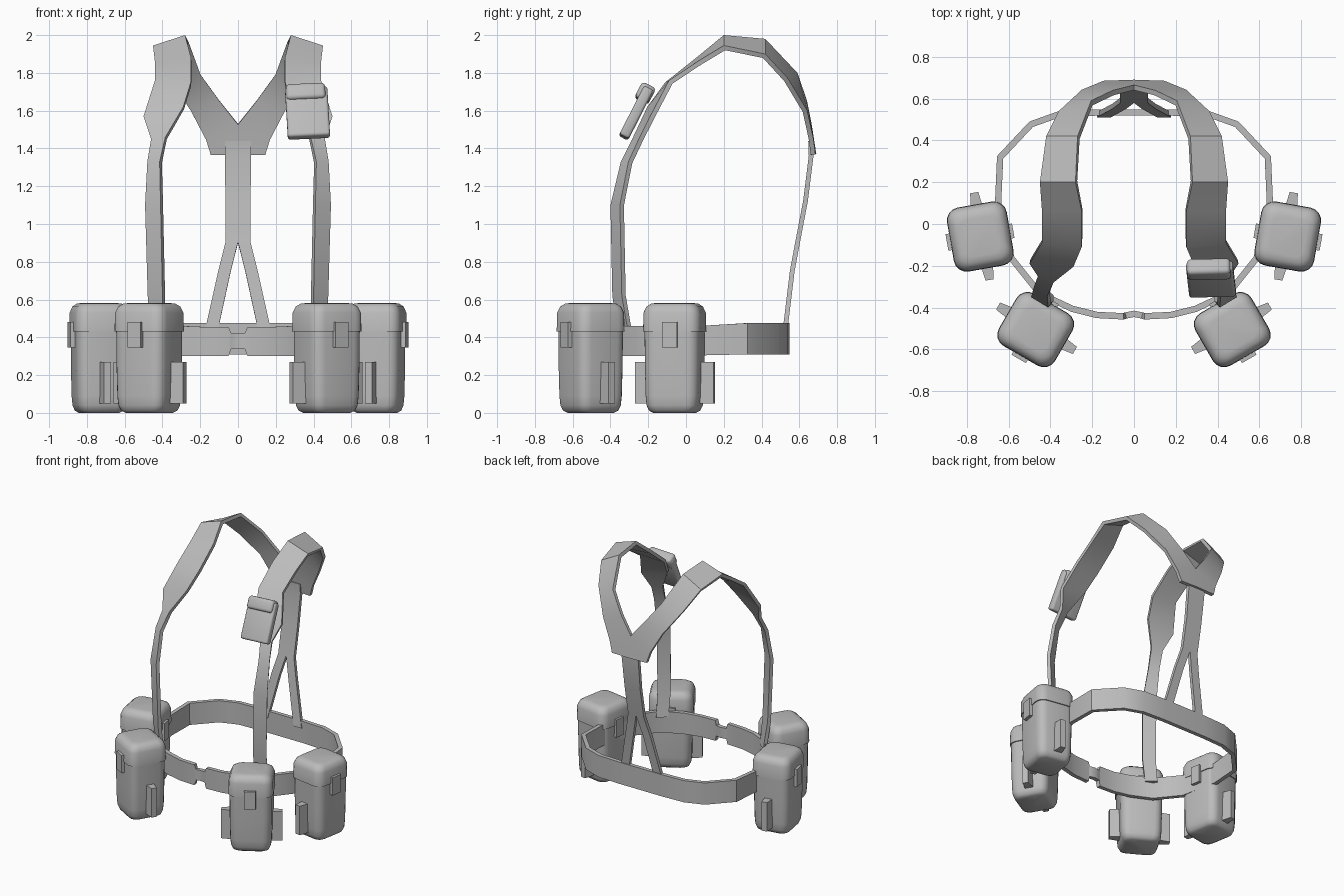
import bpy, bmesh, math
from mathutils import Matrix, Vector

if "Cube" in bpy.data.objects:
    bpy.data.objects.remove(bpy.data.objects["Cube"])

grey = bpy.data.materials.new("webbing_grey")
grey.diffuse_color = (0.5, 0.5, 0.5, 1)
grey.use_nodes = True
grey.node_tree.nodes["Principled BSDF"].inputs["Base Color"].default_value = grey.diffuse_color


def finish(bm, name, matrix=None, mods=(), angle=35):
    """Turn a bmesh into a shaded object with its modifiers applied."""
    me = bpy.data.meshes.new(name)
    if matrix is not None:
        bm.transform(matrix)
    bm.to_mesh(me)
    bm.free()
    me.materials.append(grey)
    ob = bpy.data.objects.new(name, me)
    bpy.context.collection.objects.link(ob)
    for kind, settings in mods:
        m = ob.modifiers.new(kind.title(), kind)
        for key, value in settings.items():
            setattr(m, key, value)
    bpy.ops.object.select_all(action='DESELECT')
    ob.select_set(True)
    bpy.context.view_layer.objects.active = ob
    bpy.ops.object.convert(target='MESH')
    bpy.ops.object.shade_smooth_by_angle(angle=math.radians(angle))
    return ob


def ribbon(name, rows, thickness):
    """Strap through pairs of edge points, mirrored in x and thickened inwards."""
    bm = bmesh.new()
    pairs = [(bm.verts.new(a), bm.verts.new(b)) for a, b in rows]
    for (a0, b0), (a1, b1) in zip(pairs, pairs[1:]):
        bm.faces.new((a0, b0, b1, a1))
    return finish(bm, name, mods=[
        ('MIRROR', dict(use_clip=True, merge_threshold=0.002)),
        ('SOLIDIFY', dict(thickness=thickness, offset=-1, use_even_offset=True))])


def box(name, lo, hi, matrix, bevel=0.0, taper=None):
    """Box between two corners; taper scales y at the +x (1) or -x (-1) end."""
    bm = bmesh.new()
    bmesh.ops.create_cube(bm, size=1)
    lo, hi = Vector(lo), Vector(hi)
    mid = (lo + hi) / 2
    for v in bm.verts:
        shrink = 0.6 if taper and v.co.x * taper > 0 else 1
        v.co = Vector((mid.x + v.co.x * (hi.x - lo.x),
                       mid.y + v.co.y * (hi.y - lo.y) * shrink,
                       mid.z + v.co.z * (hi.z - lo.z)))
    mods = [('BEVEL', dict(width=bevel, segments=3))] if bevel else []
    return finish(bm, name, matrix, mods)


def rounded_ring(hx, hy, r, steps=4):
    """Rounded rectangle outline, counter-clockwise."""
    pts = []
    for k, (sx, sy) in enumerate(((1, 1), (-1, 1), (-1, -1), (1, -1))):
        for i in range(steps + 1):
            a = math.radians(90 * k + 90 * i / steps)
            pts.append((sx * (hx - r) + r * math.cos(a),
                        sy * (hy - r) + r * math.sin(a)))
    return pts


def loft(name, levels, matrix):
    """Closed stack of scaled rounded rectangles, levels = (z, scale)."""
    bm = bmesh.new()
    outline = rounded_ring(0.15, 0.14, 0.06)
    rings = [[bm.verts.new((x * s, y * s, z)) for x, y in outline]
             for z, s in levels]
    n = len(outline)
    for low, high in zip(rings, rings[1:]):
        for i in range(n):
            j = (i + 1) % n
            bm.faces.new((low[i], low[j], high[j], high[i]))
    bm.faces.new(rings[0][::-1])
    bm.faces.new(rings[-1])
    return finish(bm, name, matrix, angle=50)


# Belt, from the middle of the back round to the front clasp
belt = [(0, .548, .31, .475), (.18, .548, .31, .475), (.36, .54, .31, .475),
        (.5, .49, .31, .475), (.655, .325, .31, .475), (.665, .1, .305, .462),
        (.6, -.17, .30, .46), (.46, -.345, .30, .46), (.3, -.42, .30, .46),
        (.18, -.45, .30, .455), (.05, -.457, .30, .455),
        (.035, -.452, .34, .42), (0, -.445, .34, .42)]
ribbon("belt", [((x, y, a), (x, y, b)) for x, y, a, b in belt], 0.03)

# Shoulder straps, from the front of the belt over the shoulder to the back yoke
ribbon("shoulder_straps", [
    ((.40, -.36, .42), (.465, -.305, .42)),
    ((.40, -.39, .62), (.478, -.34, .62)),
    ((.41, -.40, 1.10), (.492, -.35, 1.10)),
    ((.415, -.345, 1.33), (.48, -.305, 1.33)),
    ((.385, -.28, 1.46), (.46, -.25, 1.45)),
    ((.29, -.205, 1.62), (.50, -.19, 1.57)),
    ((.25, -.11, 1.75), (.44, -.09, 1.76)),
    ((.25, .06, 1.885), (.44, .06, 1.86)),
    ((.28, .20, 2.0), (.45, .20, 1.945)),
    ((.27, .42, 1.98), (.42, .42, 1.90)),
    ((.205, .59, 1.80), (.36, .54, 1.77)),
    ((.10, .64, 1.655), (.25, .642, 1.60)),
    ((0, .665, 1.53), (.17, .675, 1.45)),
    ((0, .69, 1.37), (.145, .685, 1.37))], 0.025)

# Back strap that splits into two legs above the belt
ribbon("back_strap", [
    ((0, .672, 1.44), (.07, .672, 1.44)),
    ((0, .675, 1.36), (.07, .675, 1.36)),
    ((0, .645, 1.12), (.066, .645, 1.12)),
    ((0, .603, .90), (.066, .603, .90)),
    ((.038, .575, .75), (.104, .575, .75)),
    ((.11, .535, .42), (.178, .535, .42))], 0.025)

# Belt pouches: centre and turn about z, repeated on both sides
for label, cx, cy, turn in (("front", .47, -.505, 30), ("side", .735, -.06, 80)):
    for side, s in (("right", 1), ("left", -1)):
        m = (Matrix.Translation((s * cx, cy, 0))
             @ Matrix.Rotation(math.radians(s * turn), 4, 'Z'))
        p = f"{label}_{side}_pouch_"
        loft(p + "body", [(0, .70), (.012, .84), (.04, .92), (.09, .95),
                          (.25, .975), (.45, .985)], m)
        loft(p + "lid", [(.43, 1.035), (.53, 1.02), (.562, .93), (.578, .78),
                         (.582, .6)], m)
        box(p + "buckle", (-.04, -.162, .345), (.04, -.125, .48), m)
        box(p + "belt_loop", (-.035, .125, .345), (.035, .16, .48), m)
        # Fins on both flanks
        for t in (1, -1):
            xs = sorted((t * .12, t * .212))
            box(p + "fin", (xs[0], -.025, .05), (xs[1], .04, .27), m, taper=t)

# Small chest pouch on the one strap, leaning back with it
m = (Matrix.Translation((.368, -.262, 1.592))
     @ Matrix.Rotation(math.radians(-27), 4, 'X')
     @ Matrix.Rotation(math.radians(3), 4, 'Y').inverted())
box("chest_pouch_body", (-.112, -.028, -.15), (.112, .028, .14), m, 0.015)
box("chest_pouch_lid", (-.108, -.046, .065), (.1, .036, .155), m, 0.02)
